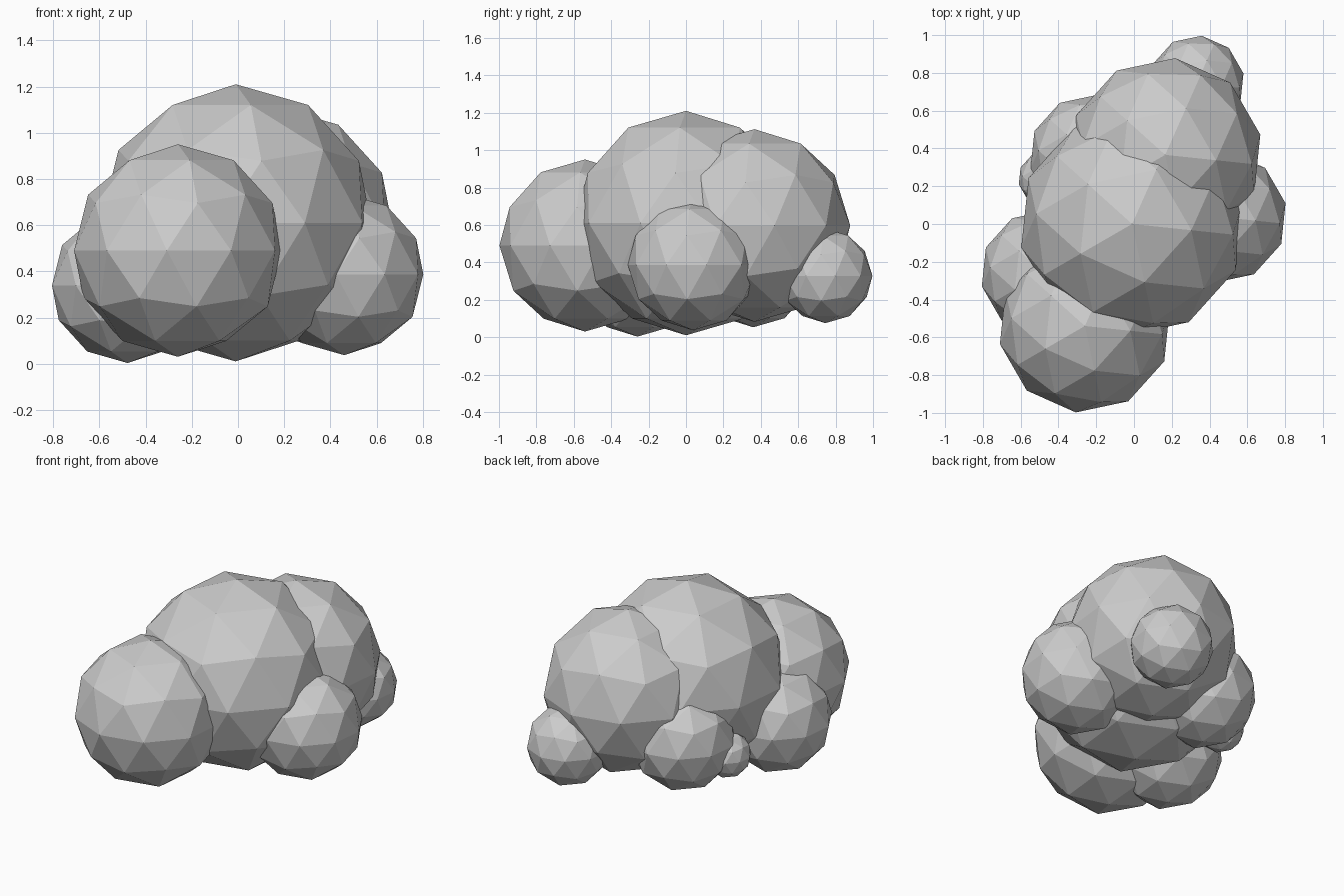
import bpy
import math

if "Cube" in bpy.data.objects:
    bpy.data.objects.remove(bpy.data.objects["Cube"])

# Low-poly cloud / bush: overlapping icospheres, all turned by the same angle
TURN = math.radians(-6)


def puff(name, centre, radius):
    bpy.ops.mesh.primitive_ico_sphere_add(
        subdivisions=2, radius=radius, location=centre, rotation=(0, 0, TURN))
    obj = bpy.context.object
    obj.name = name
    bpy.ops.object.shade_flat()
    return obj


# Large lobes
puff("main_puff", (-0.01, 0.0, 0.61), 0.60)
puff("back_puff", (0.165, 0.366, 0.597), 0.515)
puff("front_puff", (-0.26, -0.54, 0.49), 0.46)

# Side lobes
puff("right_puff", (0.46, 0.037, 0.387), 0.35)
puff("left_puff", (-0.478, -0.26, 0.338), 0.335)
puff("back_left_puff", (-0.23, 0.36, 0.378), 0.325)

# Small lobes
puff("small_back_puff", (0.332, 0.745, 0.328), 0.253)
puff("tiny_left_puff", (-0.468, 0.24, 0.285), 0.145)
